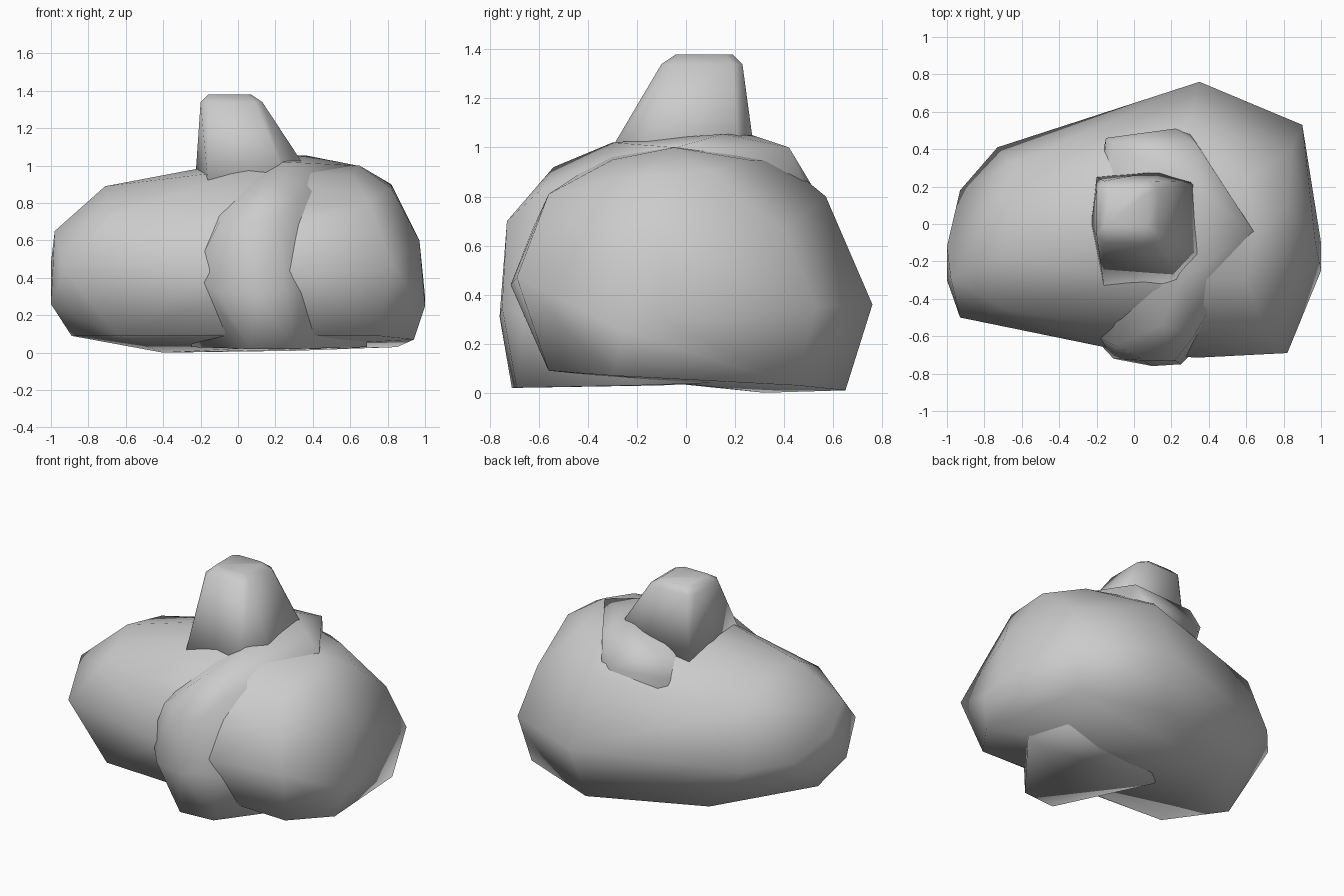
import bpy, bmesh


def rock(name, rings):
    """Boulder: convex skin stretched over a few contour rings, smooth shaded."""
    bm = bmesh.new()
    for ring in rings:
        for p in ring:
            bm.verts.new(p)
    res = bmesh.ops.convex_hull(bm, input=bm.verts[:])
    junk = {g for g in res["geom_interior"] + res["geom_unused"]
            if isinstance(g, bmesh.types.BMVert)}
    bmesh.ops.delete(bm, geom=list(junk), context='VERTS')
    bmesh.ops.recalc_face_normals(bm, faces=bm.faces[:])
    for f in bm.faces:
        f.smooth = True
    me = bpy.data.meshes.new(name)
    bm.to_mesh(me)
    bm.free()
    ob = bpy.data.objects.new(name, me)
    bpy.context.collection.objects.link(ob)
    return ob


def box_ring(z, x0, x1, y0, y1, c):
    """Rectangular contour with cut corners."""
    return [(x0 + c, y0, z), (x1 - c, y0, z), (x1, y0 + c, z), (x1, y1 - c, z),
            (x1 - c, y1, z), (x0 + c, y1, z), (x0, y1 - c, z), (x0, y0 + c, z)]


# Wide main boulder
rock("main_boulder", [
    [(-.64, -.50, .09), (.1, -.57, .11), (.75, -.56, .09), (.94, -.3, .07),
     (.85, .45, .03), (.3, .65, .01), (-.4, .32, 0), (-.89, -.15, .09)],
    [(-1, -.3, .26), (-.93, -.5, .44), (-.1, -.67, .43), (.33, -.715, .44), (.82, -.69, .47),
     (1, -.25, .25), (1, -.1, .3), (.9, .53, .35), (.35, .76, .36),
     (-.73, .41, .36), (-.93, .18, .38)],
    [(-1, -.12, .48), (-.98, -.29, .65), (-.68, -.46, .73), (.3, -.62, .68),
     (.7, -.56, .81), (.97, -.1, .6), (.84, .4, .66), (.3, .57, .80), (-.65, .32, .72)],
    [(-.71, -.18, .89), (-.66, .12, .85), (.03, -.3, .98), (.03, .05, 1.03),
     (.6, -.3, .95), (.65, -.05, 1.0), (.6, .25, .95), (.82, -.2, .88),
     (.82, .1, .9), (.2, .4, .94)],
])

# Narrower boulder poking out at the front and top
rock("front_boulder", [
    [(.06, -.71, .02), (.3, -.69, .02), (.69, -.2, .03), (.62, .1, .04),
     (.3, .4, .06), (-.25, -.1, .03)],
    [(-.24, -.58, .42), (-.11, -.72, .32), (.1, -.76, .31), (.25, -.75, .35), (.34, -.66, .32)],
    [(-.1, -.65, .70), (.05, -.73, .70), (.22, -.73, .70), (.32, -.6, .82), (.15, -.54, .92)],
    [(.25, -.3, 1.02), (.64, -.04, 1.0), (.36, .15, 1.055), (.2, .27, 1.05),
     (-.1, .42, .98), (.34, .42, 1.0), (.22, .51, .85), (.3, .48, .86), (-.15, .46, .86)],
])

# Small tapered rock on top
rock("top_rock", [
    [(-.16, -.34, .9), (.27, -.36, .9), (.42, -.2, .9), (.41, .22, .9),
     (.16, .29, .9), (-.2, .25, .9), (-.23, 0, .9)],
    box_ring(1.34, -.20, .13, -.10, .23, .04),
    box_ring(1.38, -.16, .07, -.04, .19, .03),
])
